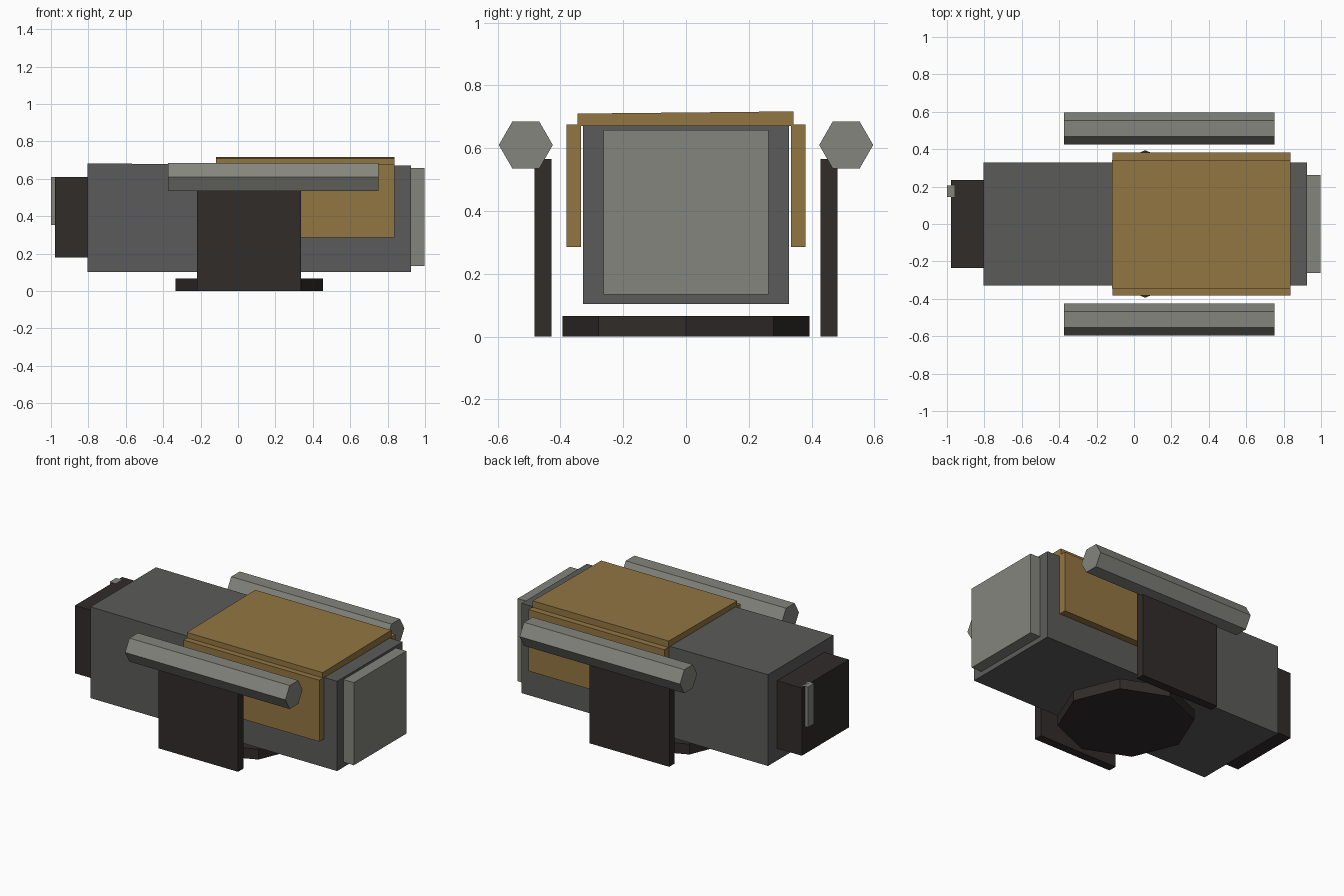
import bpy, math

if "Cube" in bpy.data.objects:
    bpy.data.objects.remove(bpy.data.objects["Cube"])


def material(name, rgb):
    m = bpy.data.materials.new(name)
    m.diffuse_color = (*rgb, 1)
    m.use_nodes = True
    m.node_tree.nodes["Principled BSDF"].inputs["Base Color"].default_value = m.diffuse_color
    return m


BRASS = material("brass", (0.29, 0.18, 0.055))
DARK = material("dark_iron", (0.030, 0.025, 0.023))
STEEL = material("steel", (0.105, 0.105, 0.103))
LIGHT = material("light_steel", (0.23, 0.235, 0.205))


def finish(name, mat):
    o = bpy.context.object
    o.name = name
    o.data.materials.append(mat)
    bpy.ops.object.transform_apply(location=True, rotation=True, scale=True)
    return o


def box(name, x, y, z, mat):
    lo, hi = zip(x, y, z)
    bpy.ops.mesh.primitive_cube_add(
        size=1, location=[(a + b) / 2 for a, b in zip(lo, hi)])
    bpy.context.object.scale = [b - a for a, b in zip(lo, hi)]
    return finish(name, mat)


def prism(name, sides, radius, depth, loc, rot, mat):
    bpy.ops.mesh.primitive_cylinder_add(
        vertices=sides, radius=radius, depth=depth, location=loc, rotation=rot)
    return finish(name, mat)


# Main body, with its top dropping slightly towards the front end
body = box("body", (-0.805, 0.925), (-0.328, 0.328), (0.103, 0.682), STEEL)
for v in body.data.vertices:
    if v.co.x > 0 and v.co.z > 0.4:
        v.co.z -= 0.010

# End plate, rear block and its small handle
box("end_plate", (0.92, 0.997), (-0.263, 0.263), (0.134, 0.658), LIGHT)
box("rear_block", (-0.978, -0.80), (-0.236, 0.236), (0.179, 0.609), DARK)
box("rear_handle", (-1.0, -0.96), (0.145, 0.206), (0.353, 0.609), LIGHT)

# Top cover, rising slightly towards the back
top = box("top_cover", (-0.118, 0.836), (-0.345, 0.342), (0.671, 0.713), BRASS)
for v in top.data.vertices:
    if v.co.z > 0.7:
        v.co.z += 0.004 if v.co.y > 0 else -0.003

# Octagonal foot with a corner on each axis
prism("base_foot", 8, 0.394, 0.066, (0.06, 0, 0.033), (0, 0, 0), DARK)

# Mirrored side covers, support plates and hexagonal rails
for side, s in (("front", -1), ("back", 1)):
    def span(a, b):
        return sorted((s * a, s * b))
    box(side + "_side_cover", (-0.115, 0.838), span(0.334, 0.381),
        (0.286, 0.676), BRASS)
    box(side + "_support_plate", (-0.22, 0.338), span(0.428, 0.482),
        (0.0, 0.565), DARK)
    prism(side + "_rail", 6, 0.086, 1.125, (0.1875, s * 0.51, 0.61),
          (0, math.pi / 2, 0), LIGHT)
